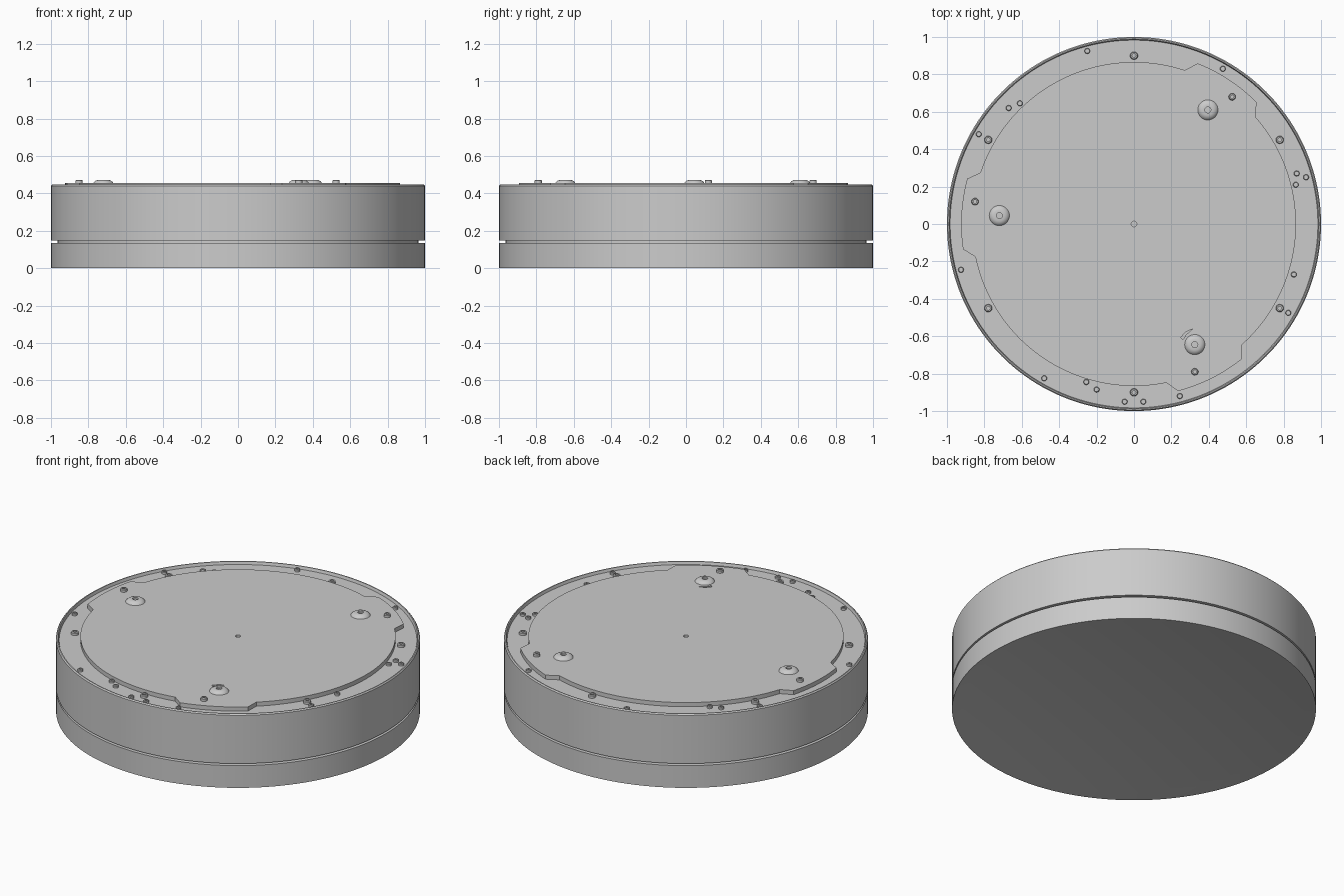
import bpy, bmesh, math
from math import cos, sin, radians, pi

if "Cube" in bpy.data.objects:
    bpy.data.objects.remove(bpy.data.objects["Cube"])

FLOOR, DECK = 0.43, 0.455


def smooth(ob, angle=30):
    bpy.ops.object.select_all(action='DESELECT')
    ob.select_set(True)
    bpy.context.view_layer.objects.active = ob
    bpy.ops.object.shade_smooth_by_angle(angle=radians(angle))


def lathe(name, profile, segs, loc=(0, 0, 0)):
    """Revolve (radius, z) points around z; radius 0 makes a pole."""
    bm = bmesh.new()
    rings = []
    for r, z in profile:
        if r == 0:
            rings.append([bm.verts.new((0, 0, z))] * segs)
        else:
            rings.append([bm.verts.new((r * cos(2 * pi * i / segs), r * sin(2 * pi * i / segs), z))
                          for i in range(segs)])
    for a, b in zip(rings, rings[1:]):
        for i in range(segs):
            j = (i + 1) % segs
            bm.faces.new(list(dict.fromkeys((a[i], a[j], b[j], b[i]))))
    bmesh.ops.recalc_face_normals(bm, faces=bm.faces)
    me = bpy.data.meshes.new(name)
    bm.to_mesh(me)
    bm.free()
    ob = bpy.data.objects.new(name, me)
    ob.location = loc
    bpy.context.collection.objects.link(ob)
    smooth(ob)
    return ob


# Drum body: recessed base, side groove, thin raised rim and sunken floor
lathe("drum_body", [(0, 0.015), (0.94, 0.015), (0.99, 0), (1, 0), (1, 0.135), (0.965, 0.135),
                    (0.965, 0.147), (1, 0.147), (1, 0.44), (0.994, 0.447), (0.988, 0.447),
                    (0.983, FLOOR), (0, FLOOR)], 160)


# Cover plate outline: circle with three shallow lobes
def arc(r, a0, a1, n):
    return [(r * cos(radians(a0 + (a1 - a0) * i / n)), r * sin(radians(a0 + (a1 - a0) * i / n)))
            for i in range(n + 1)]


outline = []
for k in range(3):
    c = 56.6 + 120 * k
    outline += arc(0.924, c - 11.8, c + 11.8, 14)
    outline += arc(0.866, c + 15.1, c + 104.9, 44)
pin_hole = arc(0.015, 0, 345, 23)
notch = [(0.25, -0.607), (0.262, -0.618), (0.278, -0.592), (0.315, -0.56), (0.275, -0.578)]

cu = bpy.data.curves.new("cover_plate", 'CURVE')
cu.dimensions = '2D'
cu.fill_mode = 'BOTH'
cu.extrude = (DECK - FLOOR) / 2
for pts in (outline, pin_hole, notch):
    s = cu.splines.new('POLY')
    s.points.add(len(pts) - 1)
    for p, (x, y) in zip(s.points, pts):
        p.co = (x, y, 0, 1)
    s.use_cyclic_u = True
plate = bpy.data.objects.new("cover_plate", cu)
plate.location.z = (DECK + FLOOR) / 2
bpy.context.collection.objects.link(plate)
bpy.ops.object.select_all(action='DESELECT')
plate.select_set(True)
bpy.context.view_layer.objects.active = plate
bpy.ops.object.convert(target='MESH')
smooth(bpy.context.object)


def screw(name, x, y, z, r, h):
    lathe(name, [(r, 0), (r, h * 0.75), (r * 0.8, h), (r * 0.45, h), (r * 0.45, h * 0.5), (0, h * 0.5)],
          20, (x, y, z))


# Domed bosses with a central bore
for x, y in [(0.395, 0.61), (-0.72, 0.045), (0.325, -0.645)]:
    lathe("boss", [(0.054, 0), (0.049, 0.007), (0.041, 0.013), (0.03, 0.017), (0.016, 0.017),
                   (0.016, 0.006), (0, 0.006)], 32, (x, y, DECK))

# Screws on the cover lobes
for x, y in [(0.525, 0.68), (-0.85, 0.12), (0.325, -0.79)]:
    screw("lobe_screw", x, y, DECK, 0.019, 0.018)

# Six large rim screws
for k in range(6):
    a = radians(30 + 60 * k)
    screw("rim_screw", 0.9 * cos(a), 0.9 * sin(a), FLOOR, 0.021, 0.018)

# Small scattered rim screws
for x, y in [(-0.25, 0.925), (0.475, 0.83), (-0.67, 0.62), (-0.61, 0.645), (-0.83, 0.48),
             (0.87, 0.27), (0.92, 0.25), (0.865, 0.21), (0.855, -0.27), (0.825, -0.475),
             (-0.925, -0.245), (-0.48, -0.825), (-0.255, -0.845), (-0.2, -0.885),
             (-0.05, -0.95), (0.05, -0.95), (0.245, -0.92)]:
    screw("small_screw", x, y, FLOOR, 0.015, 0.014)
